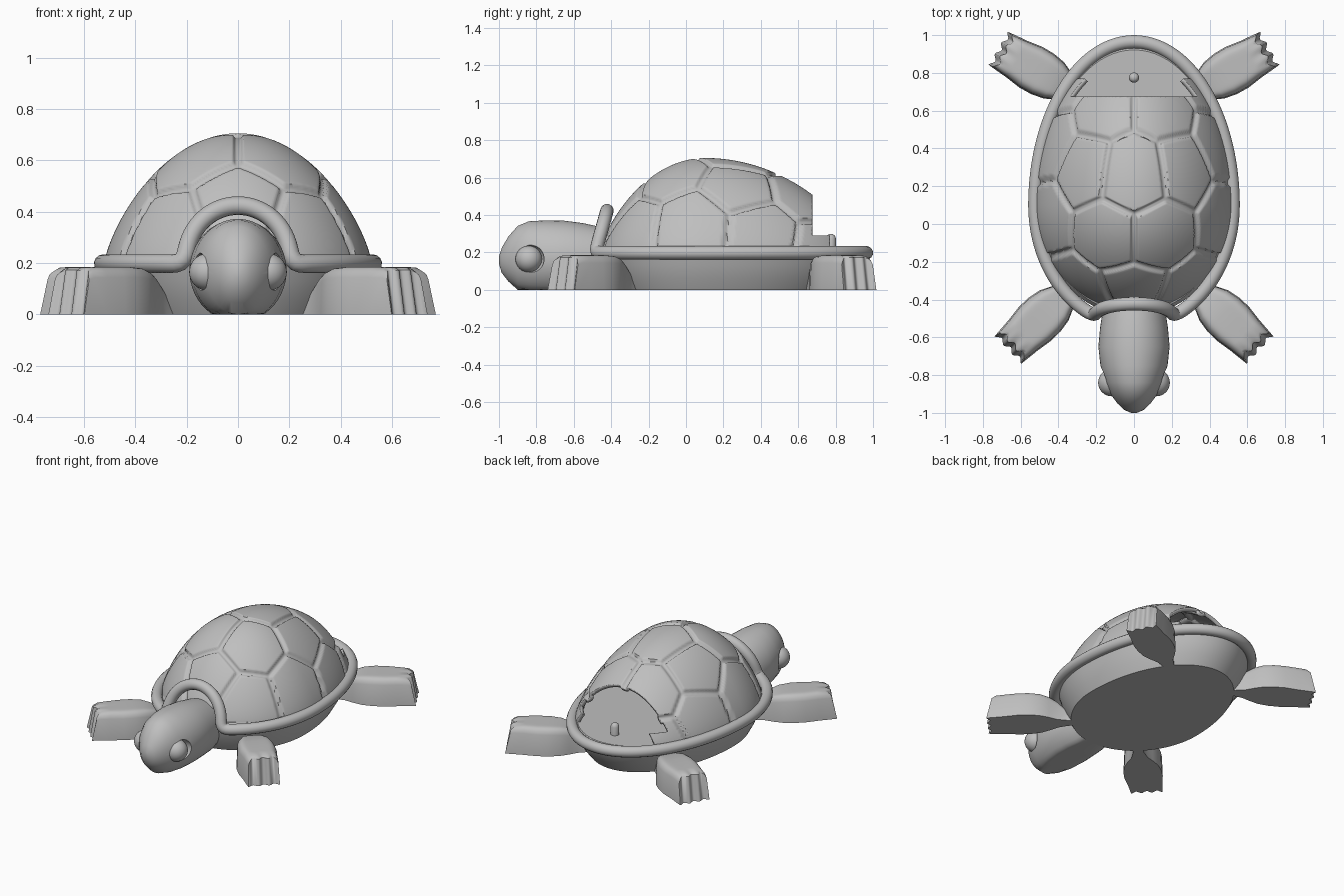
import bpy, bmesh
from math import sin, cos, pi, radians, sqrt
from mathutils import Vector

cube = bpy.data.objects.get("Cube")
if cube:
    bpy.data.objects.remove(cube)

grey = bpy.data.materials.new("plain grey")
grey.use_nodes = True
grey.diffuse_color = (0.52, 0.52, 0.52, 1)
grey.node_tree.nodes["Principled BSDF"].inputs["Base Color"].default_value = grey.diffuse_color


def add_object(name, data):
    obj = bpy.data.objects.new(name, data)
    bpy.context.collection.objects.link(obj)
    data.materials.append(grey)
    return obj


def finish(name, bm, angle=40):
    """Turn a bmesh into a smooth shaded object."""
    mesh = bpy.data.meshes.new(name)
    bm.to_mesh(mesh)
    bm.free()
    obj = add_object(name, mesh)
    smooth(obj, angle)
    return obj


def smooth(obj, angle=40):
    bpy.ops.object.select_all(action='DESELECT')
    obj.select_set(True)
    bpy.context.view_layer.objects.active = obj
    bpy.ops.object.shade_smooth_by_angle(angle=radians(angle))


def loft(rings, start=True, end=True):
    """Skin closed rings; caps join opposite points of a ring in strips."""
    bm = bmesh.new()
    rows = [[bm.verts.new(p) for p in ring] for ring in rings]
    n = len(rows[0])
    for a, b in zip(rows, rows[1:]):
        for i in range(n):
            j = (i + 1) % n
            bm.faces.new((a[i], a[j], b[j], b[i]))
    for row, wanted in ((rows[0], start), (rows[-1], end)):
        if wanted:
            for i in range(n // 2 - 1):
                bm.faces.new((row[i], row[i + 1], row[-2 - i], row[-1 - i]))
    bmesh.ops.recalc_face_normals(bm, faces=bm.faces)
    return bm


def egg(a, half_width, back, front):
    return half_width * cos(a), 0.1 + (back if sin(a) > 0 else front) * sin(a)


def angles(n):
    return [2 * pi * (i + 0.5) / n for i in range(n)]


def sphere(name, centre, radius):
    bm = bmesh.new()
    bmesh.ops.create_uvsphere(bm, u_segments=32, v_segments=20, radius=radius)
    bmesh.ops.translate(bm, verts=bm.verts, vec=centre)
    return finish(name, bm)


# Belly with a flat bottom and a flat deck on top
belly_profile = [(0, 0.84), (0.06, 0.9), (0.13, 0.95), (0.19, 0.98), (0.22, 0.95)]
finish("belly", loft([[(*egg(a, 0.525 * s, 0.865 * s, 0.6 * s), z) for a in angles(96)]
                      for z, s in belly_profile]))

# Rim around the shell, arching over the neck
path = []
for i in range(161):
    a = -pi / 2 + 0.44 + (2 * pi - 0.88) * i / 160
    path.append(Vector((*egg(a, 0.525, 0.865, 0.64), 0.198)))
for i in range(33):
    t = pi * i / 32
    path.append(Vector((-0.205 * cos(t), -0.482 + 0.06 * sin(t), 0.21 + 0.215 * sin(t))))
for _ in range(3):
    path = [(path[i - 1] + 2 * p + path[(i + 1) % len(path)]) / 4 for i, p in enumerate(path)]
curve = bpy.data.curves.new("rim path", 'CURVE')
curve.dimensions = '3D'
curve.bevel_depth = 0.036
curve.bevel_resolution = 5
spline = curve.splines.new('POLY')
spline.points.add(len(path) - 1)
for point, p in zip(spline.points, path):
    point.co = (*p, 1)
spline.use_cyclic_u = True
rim_path = add_object("rim path", curve)
rim_mesh = bpy.data.meshes.new_from_object(rim_path)
bpy.data.objects.remove(rim_path)
rim_mesh.materials.clear()
smooth(add_object("shell_rim", rim_mesh), 60)


# Domed shell: plates are the cells around these centres, parted by grooves
def dome_height(x, y):
    r2 = (x / 0.51) ** 2 + ((y - 0.1) / (0.82 if y > 0.1 else 0.55)) ** 2
    return 0.2 + 0.495 * max(0, 1 - r2) ** 0.75


half_centres = [(0, 0.27), (0.16, -0.08), (0, -0.34), (0.28, 0.29), (0.16, 0.62),
                (0.28, -0.31), (0.45, 0.03), (0.43, 0.42), (0.33, 0.74)]
centres = [Vector((side * x, y, dome_height(x, y))) for x, y in half_centres
           for side in ((1, -1) if x else (1,))]


def plate_point(p):
    near = min(centres, key=lambda c: (p - c).length_squared)
    d1 = (p - near).length_squared
    gap = min(((p - c).length_squared - d1) / (2 * (c - near).length)
              for c in centres if c is not near)
    t = min(1, max(0, (gap - 0.008) / 0.014))
    out = (p - Vector((0, 0.15, 0.1))).normalized()
    return p + out * (0.016 * t * t * (3 - 2 * t) - 0.006)


rings = []
for k in range(100):
    phi = 0.015 + (pi / 2 - 0.015) * k / 99
    ring = []
    for a in angles(300):
        x, y = egg(a, 0.51 * sin(phi), 0.82 * sin(phi), 0.55 * sin(phi))
        ring.append(plate_point(Vector((x, y, 0.2 + 0.495 * max(0, cos(phi)) ** 1.5))))
    rings.append(ring)
bm = loft(rings, end=False)
if sum(f.normal.z for f in bm.faces) < 0:
    bmesh.ops.reverse_faces(bm, faces=bm.faces)

# Open the back of the shell, leaving a low wall at the sides
for co, normal in (((0, 0.675, 0), (0, 1, 0)), ((0, 0.77, 0), (0, 1, 0)), ((0, 0, 0.29), (0, 0, 1))):
    bmesh.ops.bisect_plane(bm, geom=bm.verts[:] + bm.edges[:] + bm.faces[:],
                           plane_co=co, plane_no=normal)
gone = []
for f in bm.faces:
    c = f.calc_center_median()
    if c.y > 0.675 and (c.z > 0.29 or c.y > 0.77):
        gone.append(f)
bmesh.ops.delete(bm, geom=gone, context='FACES')
shell = finish("shell", bm, 50)
thick = shell.modifiers.new("thickness", 'SOLIDIFY')
thick.thickness = 0.025
thick.offset = -1

# Small peg on the open deck
peg = [(0.2, 0.027), (0.275, 0.027), (0.29, 0.021), (0.298, 0.01)]
finish("deck_peg", loft([[(r * cos(a), 0.775 + r * sin(a), z) for a in angles(20)] for z, r in peg]))

# Head and neck: y, half width, top, bottom (flattened on the ground)
head_sections = [(-1, 0.015, 0.18, 0.14), (-0.985, 0.05, 0.225, 0.09), (-0.95, 0.088, 0.285, 0.045),
                 (-0.9, 0.125, 0.342, 0), (-0.84, 0.153, 0.367, -0.02), (-0.75, 0.178, 0.372, -0.03),
                 (-0.65, 0.189, 0.37, -0.03), (-0.55, 0.18, 0.357, -0.03), (-0.45, 0.165, 0.335, -0.03),
                 (-0.3, 0.13, 0.29, 0)]
rings = []
for y, w, top, low in head_sections:
    mid, half = (top + low) / 2, (top - low) / 2
    rings.append([(w * cos(a), y, max(0, mid + half * sin(a))) for a in angles(48)])
head = finish("head", loft(rings))

# Eyes set in round sockets
for side, word in ((1, "left"), (-1, "right")):
    cutter = sphere(word + "_socket_cutter", (side * 0.18, -0.84, 0.165), 0.082)
    cutter.hide_render = True
    cutter.hide_set(True)
    cut = head.modifiers.new(word + " socket", 'BOOLEAN')
    cut.operation = 'DIFFERENCE'
    cut.solver = 'EXACT'
    cut.object = cutter
    bpy.context.view_layer.objects.active = head
    head.select_set(True)
    bpy.ops.object.modifier_apply(modifier=cut.name)
    bpy.data.objects.remove(cutter)
    sphere(word + "_eye", (side * 0.118, -0.84, 0.165), 0.072)
smooth(head, 35)

# Flippers: distance along, half width, height
leg_sections = [(-0.14, 0.03, 0.03), (-0.09, 0.035, 0.08), (-0.03, 0.05, 0.14), (0.02, 0.078, 0.165),
                (0.08, 0.105, 0.18), (0.15, 0.117, 0.185), (0.22, 0.118, 0.185), (0.3, 0.106, 0.185),
                (0.36, 0.099, 0.183), (0.38, 0.096, 0.172)]


def flipper(name, side, root, turn):
    u = Vector((cos(turn), sin(turn), 0))
    v = Vector((-sin(turn), cos(turn), 0))
    steps = [i / 12 - 1 for i in range(25)]
    rings = []
    for d, w, h in leg_sections:
        tip = max(0, (d - 0.28) / 0.1)

        def place(s, z, flare):
            toe = tip * (0.011 * cos(3 * pi * (s + 1)) + 0.03 * flare)
            p = Vector((*root, z)) + u * (d + toe) + v * (s * w * (1 + 0.05 * flare))
            return (side * p.x, p.y, p.z)
        top = [place(s, h * (1 - 0.22 * s ** 8), 0) for s in steps]
        rings.append(top + [place(s, 0, 1) for s in reversed(steps)])
    finish(name, loft(rings), 45)


for side, word in ((1, "left"), (-1, "right")):
    flipper("front_" + word + "_flipper", side, (0.365, -0.375), radians(-44))
    flipper("back_" + word + "_flipper", side, (0.355, 0.72), radians(30))
